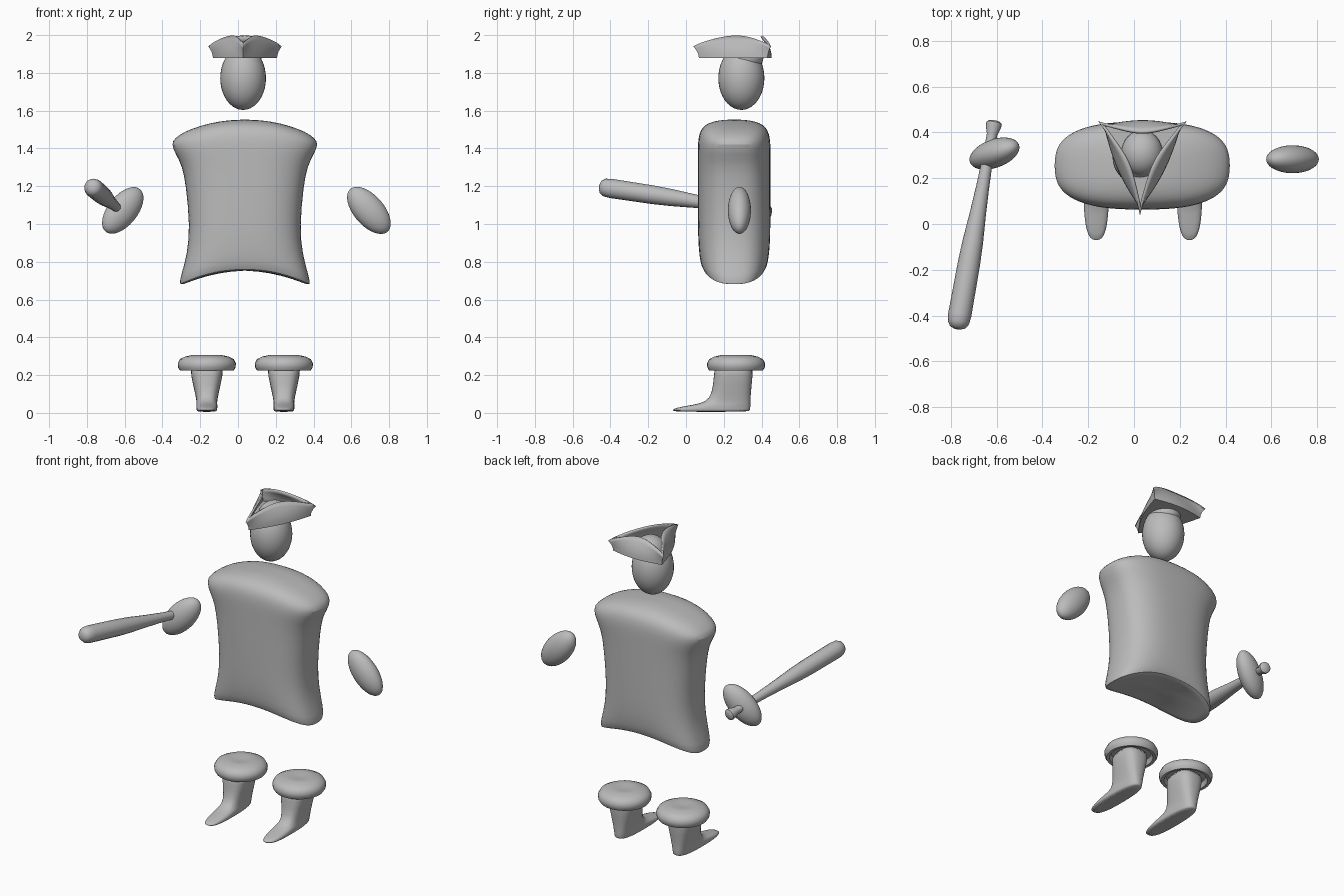
import bpy, bmesh, math
from mathutils import Vector, Euler

if "Cube" in bpy.data.objects:
    bpy.data.objects.remove(bpy.data.objects["Cube"])

GREY = (0.5, 0.5, 0.5, 1)
mat = bpy.data.materials.new("plain grey")
mat.use_nodes = True
mat.diffuse_color = GREY
bsdf = next(n for n in mat.node_tree.nodes if n.type == "BSDF_PRINCIPLED")
bsdf.inputs["Base Color"].default_value = GREY


def finish(name, bm, subdivide=0, thickness=0):
    bmesh.ops.recalc_face_normals(bm, faces=bm.faces)
    mesh = bpy.data.meshes.new(name)
    bm.to_mesh(mesh)
    bm.free()
    mesh.materials.append(mat)
    ob = bpy.data.objects.new(name, mesh)
    bpy.context.collection.objects.link(ob)
    bpy.ops.object.select_all(action="DESELECT")
    ob.select_set(True)
    bpy.context.view_layer.objects.active = ob
    bpy.ops.object.shade_smooth_by_angle(angle=math.radians(45))
    if thickness:
        mod = ob.modifiers.new("thickness", "SOLIDIFY")
        mod.thickness = thickness
        mod.offset = -1
    if subdivide:
        ob.modifiers.new("smooth", "SUBSURF").levels = subdivide
        ob.modifiers["smooth"].render_levels = subdivide
    return ob


def loft(name, rings, subdivide=0):
    """Skin closed rings of points and cap both ends."""
    bm = bmesh.new()
    rows = [[bm.verts.new(p) for p in ring] for ring in rings]
    for a, b in zip(rows, rows[1:]):
        for i in range(len(a)):
            j = (i + 1) % len(a)
            bm.faces.new((a[i], a[j], b[j], b[i]))
    bm.faces.new(rows[0])
    bm.faces.new(rows[-1])
    return finish(name, bm, subdivide)


def oval(w, d, power, count=32):
    """Points of a rounded-box outline."""
    pts = []
    for i in range(count):
        a = math.tau * i / count
        c, s = math.cos(a), math.sin(a)
        pts.append((math.copysign(abs(c) ** (2 / power), c) * w,
                    math.copysign(abs(s) ** (2 / power), s) * d))
    return pts


def lathe(name, profile, place, rotation=None, count=24):
    """Spin (radius, height) pairs round an axis."""
    rings = []
    for r, h in profile:
        ring = [Vector((x, y, h)) for x, y in oval(r, r, 2, count)]
        if rotation:
            ring = [rotation @ p for p in ring]
        rings.append([p + Vector(place) for p in ring])
    return loft(name, rings)


def ellipsoid(name, centre, radii, angles=(0, 0, 0)):
    bm = bmesh.new()
    bmesh.ops.create_uvsphere(bm, u_segments=32, v_segments=20, radius=1)
    turn = Euler(angles).to_matrix()
    for v in bm.verts:
        v.co = turn @ Vector([c * r for c, r in zip(v.co, radii)]) + Vector(centre)
    return finish(name, bm)


# Torso: height, sideways droop, half width, half depth
TORSO = [
    (.755, .09, .06, .03), (.755, .09, .2, .09), (.755, .09, .31, .14),
    (.755, .09, .352, .165), (.80, .085, .34, .18), (.88, .05, .305, .19),
    (1.0, .02, .292, .193), (1.2, 0, .312, .193), (1.31, 0, .333, .193),
    (1.37, 0, .368, .193), (1.425, 0, .392, .193), (1.475, .02, .372, .187),
    (1.512, .03, .325, .17), (1.537, .04, .24, .135), (1.55, .04, .14, .08),
    (1.553, .04, .04, .02),
]
loft("torso", [[(x + .036, y + .255, z - droop * (x / .36) ** 2)
                for x, y in oval(w, d, 2.7)] for z, droop, w, d in TORSO], 1)

# Head
ellipsoid("head", (.027, .293, 1.772), (.121, .122, .168))

# Hands
ellipsoid("left_hand", (.693, .283, 1.072), (.15, .061, .08), (0, math.radians(49), 0))
ellipsoid("right_hand", (-.61, .308, 1.072), (.148, .062, .08),
          (0, math.radians(-49), math.radians(20)))

# Club: radius and distance from the pommel
CLUB = [(.024, 0), (.034, .008), (.034, .025), (.023, .06), (.023, .1), (.025, .2),
        (.029, .3), (.036, .42), (.045, .54), (.049, .64), (.051, .87),
        (.047, .905), (.034, .925), (.015, .933)]
pommel, tip = Vector((-.61, .45, 1.06)), Vector((-.772, -.455, 1.197))
lathe("club", CLUB, pommel, (tip - pommel).to_track_quat("Z", "Y").to_matrix(), 16)

# Boots: height, front, back, half width; cuff: radius, height
BOOT = [(.005, -.07, .335, .05), (.014, -.077, .34, .055), (.028, -.055, .342, .056),
        (.043, .04, .342, .056), (.058, .105, .342, .054), (.1, .138, .343, .062),
        (.2, .148, .354, .085), (.27, .15, .357, .092)]
CUFF = [(.02, .255), (.115, .255), (.125, .226), (.142, .224), (.152, .24),
        (.154, .262), (.142, .285), (.115, .298), (.08, .306), (.06, .307), (.02, .301)]
for side, cx in (("left", .243), ("right", -.165)):
    loft(side + "_boot", [[(cx + x, (front + back) / 2 + y, z)
                           for x, y in oval(w, (back - front) / 2, 2.7, 24)]
                          for z, front, back, w in BOOT], 1)
    lathe(side + "_boot_cuff", CUFF, (cx, .265, 0), count=32)

# Three-cornered hat: upturned brim flaps that flare at the corners
corners = [Vector(c) for c in ((.027, .068, 0), (.207, .432, 0), (-.133, .432, 0))]
middle = sum(corners, Vector()) / 3
STEPS, ROWS = 16, 5
bm = bmesh.new()
floor = []
for k in range(3):
    a, b = corners[k], corners[(k + 1) % 3]
    out = ((a + b) / 2 - middle).normalized()
    grid = []
    for i in range(STEPS + 1):
        s = i / STEPS
        arch = math.sin(math.pi * s)
        base = a.lerp(b, s)
        away = (base - middle).normalized()
        height = .062 + .058 * arch ** .8
        column = []
        for j in range(ROWS + 1):
            t = j / ROWS
            p = base + out * arch * (.022 - .05 * t * t) + away * .03 * t * t * (1 - arch)
            p.z = 1.878 + height * t
            column.append(bm.verts.new(p))
        grid.append(column)
    for c, d in zip(grid, grid[1:]):
        for j in range(ROWS):
            bm.faces.new((c[j], d[j], d[j + 1], c[j + 1]))
    floor += [c[0] for c in grid[:-1]]
bm.faces.new(floor)
bmesh.ops.remove_doubles(bm, verts=bm.verts, dist=.0005)
finish("hat_brim", bm, thickness=.012)

# Hat crown
ellipsoid("hat_crown", (.035, .31, 1.885), (.09, .1, .085))
